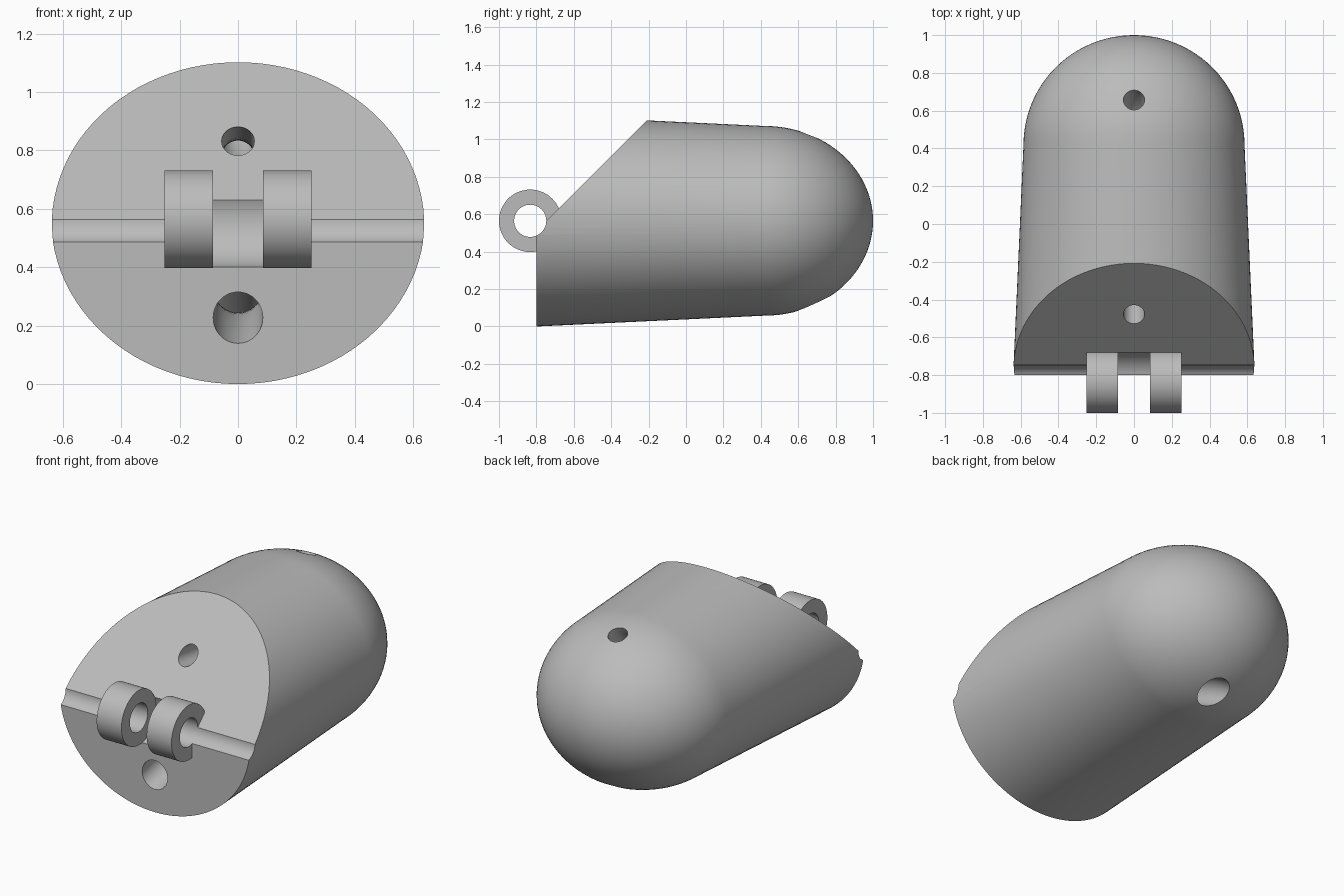
import bpy, bmesh, math
from mathutils import Vector, Matrix

if "Cube" in bpy.data.objects:
    bpy.data.objects.remove(bpy.data.objects["Cube"])

grey = bpy.data.materials.new("plain grey")
grey.use_nodes = True
colour = (0.5, 0.5, 0.5, 1)
grey.diffuse_color = colour
grey.node_tree.nodes["Principled BSDF"].inputs["Base Color"].default_value = colour

MID = 0.565                 # height of the body axis
HINGE = Vector((0, -0.833, MID))
SIDES = 96


def add_object(name, bm):
    bmesh.ops.recalc_face_normals(bm, faces=bm.faces)
    mesh = bpy.data.meshes.new(name)
    bm.to_mesh(mesh)
    bm.free()
    mesh.materials.append(grey)
    obj = bpy.data.objects.new(name, mesh)
    bpy.context.collection.objects.link(obj)
    return obj


def bridge(bm, a, b):
    n = len(a)
    for i in range(n):
        bm.faces.new((a[i], a[(i + 1) % n], b[(i + 1) % n], b[i]))


def barrel(name, radius, x0, x1, sides=64):
    """Cylinder along x around the hinge axis."""
    bm = bmesh.new()
    place = Matrix.Translation(HINGE + Vector(((x0 + x1) / 2, 0, 0)))
    bmesh.ops.create_cone(bm, cap_ends=True, segments=sides, radius1=radius,
                          radius2=radius, depth=x1 - x0,
                          matrix=place @ Matrix.Rotation(math.pi / 2, 4, 'Y'))
    return add_object(name, bm)


def tunnel(name, radius, controls, steps=28, sides=40):
    """Round tube along a cubic curve in the x = 0 plane."""
    p = [Vector((0, y, z)) for y, z in controls]
    bm = bmesh.new()
    rings = []
    for k in range(steps + 1):
        t = k / steps
        u = 1 - t
        centre = p[0]*u**3 + p[1]*3*u*u*t + p[2]*3*u*t*t + p[3]*t**3
        along = ((p[1]-p[0])*u*u + (p[2]-p[1])*2*u*t + (p[3]-p[2])*t*t).normalized()
        side = Vector((1, 0, 0))
        up = side.cross(along)
        ring = []
        for i in range(sides):
            a = math.tau * i / sides
            ring.append(bm.verts.new(centre + (side*math.cos(a) + up*math.sin(a))*radius))
        rings.append(ring)
    for a, b in zip(rings, rings[1:]):
        bridge(bm, a, b)
    bm.faces.new(rings[0])
    bm.faces.new(rings[-1])
    return add_object(name, bm)


def combine(target, tool, operation):
    mod = target.modifiers.new(tool.name, 'BOOLEAN')
    mod.object = tool
    mod.operation = operation
    mod.solver = 'EXACT'
    bpy.context.view_layer.objects.active = target
    bpy.ops.object.modifier_apply(modifier=mod.name)
    bpy.data.objects.remove(tool)


# Tapered oval body with a rounded end
START, JOIN, LENGTH = -0.8, 0.42, 0.58
profile = [(START, 0.64, 0.565)]
for k in range(24):
    a = math.pi / 2 * k / 24
    profile.append((JOIN + LENGTH * math.sin(a), 0.585 * math.cos(a), 0.507 * math.cos(a)))

bm = bmesh.new()
rings = []
for y, rx, rz in profile:
    rings.append([bm.verts.new((rx * math.cos(math.tau * i / SIDES), y,
                                MID + rz * math.sin(math.tau * i / SIDES)))
                  for i in range(SIDES)])
for a, b in zip(rings, rings[1:]):
    bridge(bm, a, b)
bm.faces.new(rings[0])
tip = bm.verts.new((0, 1, MID))
for i in range(SIDES):
    bm.faces.new((rings[-1][i], rings[-1][(i + 1) % SIDES], tip))

# Sloping cut across the upper front
cut = bmesh.ops.bisect_plane(bm, geom=bm.verts[:] + bm.edges[:] + bm.faces[:], dist=1e-5,
                             plane_co=(0, -0.745, MID), plane_no=(0, -1, 1),
                             clear_outer=True)
rim = [e for e in cut["geom_cut"] if isinstance(e, bmesh.types.BMEdge)]
bmesh.ops.holes_fill(bm, edges=rim, sides=0)
body = add_object("fingertip_body", bm)

# Hinge knuckles, the gap between them and the pin groove
for side, x0, x1 in (("right", -0.252, -0.085), ("left", 0.085, 0.252)):
    combine(body, barrel(side + "_knuckle", 0.167, x0, x1), 'UNION')
combine(body, barrel("knuckle_gap", 0.1675, -0.085, 0.085), 'DIFFERENCE')
combine(body, barrel("pin_hole", 0.086, -0.8, 0.8), 'DIFFERENCE')

# Curved cord tunnels, upper and lower
upper = [(-0.68, 0.865), (0.25, 0.70), (0.6, 0.76), (0.69, 1.12)]
lower = [(-0.95, 0.185), (-0.3, 0.38), (0.3, 0.42), (0.8, 0.04)]
combine(body, tunnel("upper_tunnel", 0.056, upper), 'DIFFERENCE')
combine(body, tunnel("lower_tunnel", 0.085, lower), 'DIFFERENCE')

bpy.ops.object.select_all(action='DESELECT')
body.select_set(True)
bpy.context.view_layer.objects.active = body
bpy.ops.object.shade_smooth_by_angle(angle=math.radians(30))
